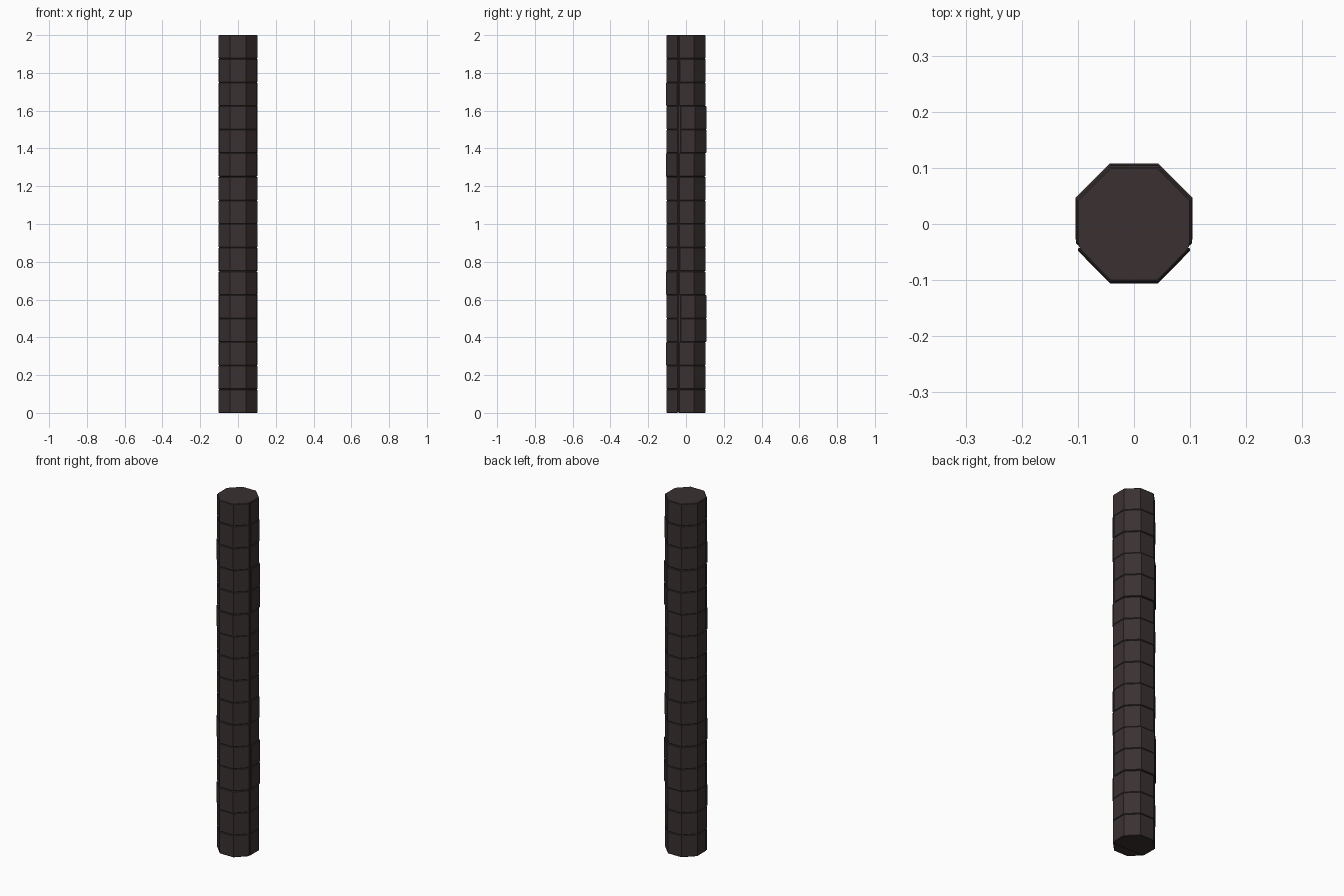
import bpy, bmesh, math

if "Cube" in bpy.data.objects:
    bpy.data.objects.remove(bpy.data.objects["Cube"])

mat = bpy.data.materials.new("dark_brown_stone")
mat.diffuse_color = (0.042, 0.030, 0.031, 1)
mat.use_nodes = True
mat.node_tree.nodes["Principled BSDF"].inputs["Base Color"].default_value = mat.diffuse_color

T = math.tan(math.pi / 8)
RINGS = 16
H = 2.0 / RINGS


def octagon(a):
    c = a * T
    return [(c, -a), (a, -c), (a, c), (c, a), (-c, a), (-a, c), (-a, -c), (-c, -a)]


def prism(name, pts, z0, z1, bevel=0.0):
    bm = bmesh.new()
    base = bm.faces.new([bm.verts.new((x, y, z0)) for x, y in pts])
    ext = bmesh.ops.extrude_face_region(bm, geom=[base])
    for v in ext["geom"]:
        if isinstance(v, bmesh.types.BMVert):
            v.co.z = z1
    bmesh.ops.recalc_face_normals(bm, faces=bm.faces[:])
    if bevel:
        # Soften the horizontal rims and seam edges
        edges = [e for e in bm.edges if e.calc_face_angle(0) > 0.9]
        bmesh.ops.bevel(bm, geom=edges, offset=bevel, segments=1,
                        affect='EDGES', profile=0.5)
    me = bpy.data.meshes.new(name)
    bm.to_mesh(me)
    bm.free()
    me.materials.append(mat)
    ob = bpy.data.objects.new(name, me)
    bpy.context.collection.objects.link(ob)
    return ob


# Inner core closes the joints between blocks
prism("column_core", octagon(0.098), 0.001, 2.0)

# Slight unevenness of the blocks, repeating every eight rings
GROW = [0, 0.001, 0, 0.002, 0.002, 0, 0.001, 0]
BACK = [0, 0, 0, 0.004, 0.004, 0, 0.001, 0]
FRONT = [0, 0, -0.003, 0, 0, -0.003, -0.001, 0]

for i in range(RINGS):
    k = i % 8
    z0, z1 = i * H, (i + 1) * H
    a = 0.102 + GROW[k]
    o = octagon(a)
    # Large rear block
    seam = -0.038 + BACK[k] * 2
    rear = [(a, seam)] + [(x, y + BACK[k]) for x, y in o[2:6]] + [(-a, seam)]
    prism("rear_block_%02d" % (i + 1), rear, z0, z1, 0.003)
    # Front facing block with the two chamfered sides
    b = 0.103
    c = b * T
    dy = FRONT[k]
    front = [(c, -b + dy), (b - 0.001, -c + dy), (-b + 0.001, -c + dy), (-c, -b + dy)]
    prism("front_block_%02d" % (i + 1), front, z0, z1, 0.003)
